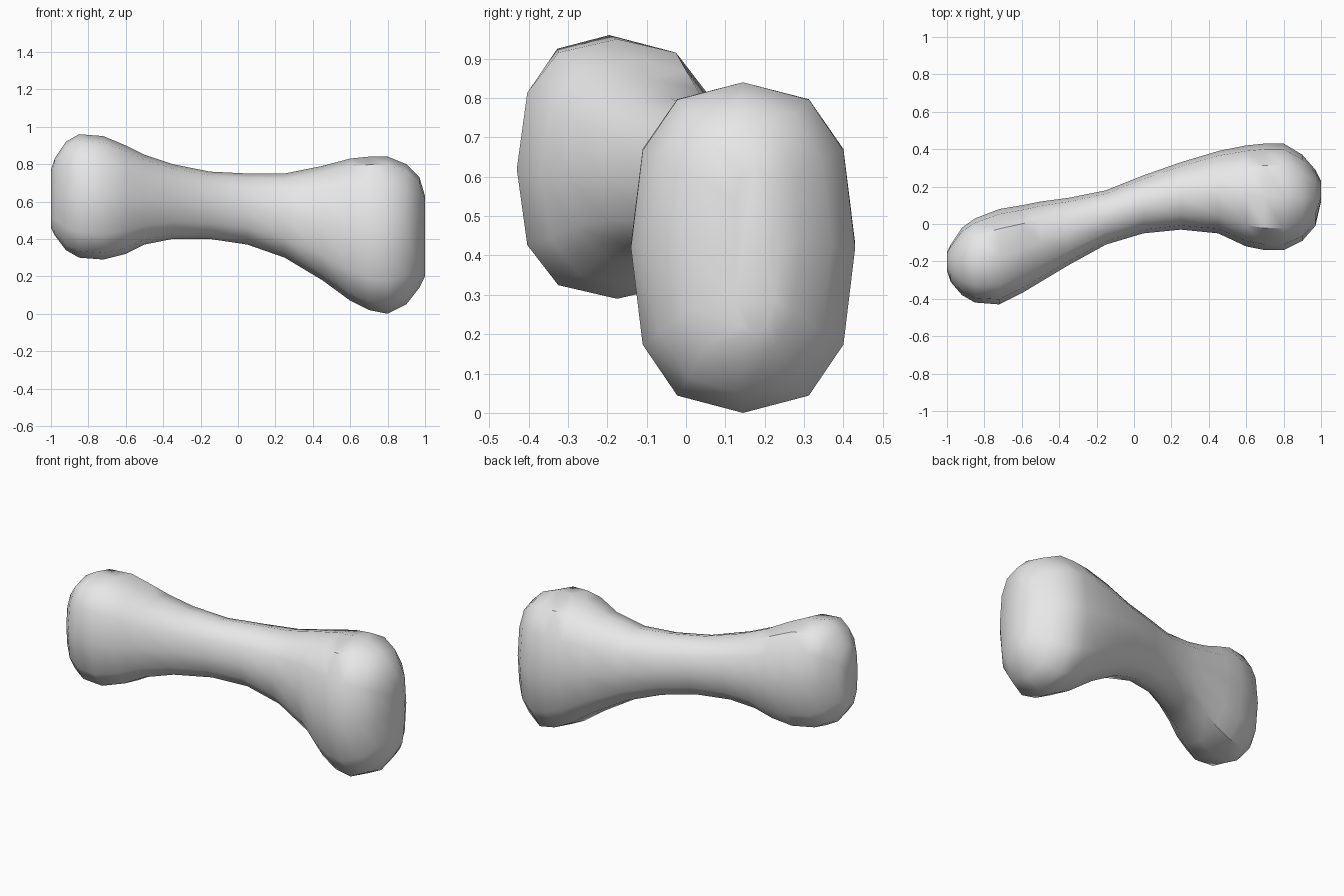
import bpy
import bmesh
from math import cos, sin, tau, copysign

# Remove the default object
cube = bpy.data.objects.get("Cube")
if cube:
    bpy.data.objects.remove(cube, do_unlink=True)

SIDES = 12

# Cross-sections along the bone: x, front, back, bottom, top
SECTIONS = [
    (-1.0, -.25, -.15, .46, .77),
    (-.98, -.31, -.11, .42, .83),
    (-.92, -.38, -.02, .34, .92),
    (-.85, -.42, .03, .3, .96),
    (-.72, -.43, .08, .29, .95),
    (-.6, -.37, .1, .32, .9),
    (-.5, -.31, .12, .37, .85),
    (-.35, -.22, .14, .4, .8),
    (-.15, -.11, .18, .4, .76),
    (.05, -.05, .26, .37, .75),
    (.25, -.03, .33, .3, .75),
    (.45, -.05, .39, .18, .79),
    (.6, -.12, .42, .07, .83),
    (.7, -.14, .43, .02, .84),
    (.8, -.14, .43, 0, .84),
    (.9, -.09, .37, .05, .8),
    (.97, -.01, .29, .14, .73),
    (1.0, .12, .23, .2, .63),
]


def rounded(value, power):
    """Signed power that turns a circle into a rounded box."""
    return copysign(abs(value) ** power, value)


def add_ring(bm, x, front, back, bottom, top):
    """One cross-section: boxy on the knuckles, round on the shaft."""
    squareness = 2.1 + 0.5 * min(1, abs(x) / 0.7)
    power = 2 / squareness
    mid_y, half_y = (front + back) / 2, (back - front) / 2
    mid_z, half_z = (bottom + top) / 2, (top - bottom) / 2
    ring = []
    for step in range(SIDES):
        angle = tau * step / SIDES
        y = mid_y + half_y * rounded(cos(angle), power)
        z = mid_z + half_z * rounded(sin(angle), power)
        ring.append(bm.verts.new((x, y, z)))
    return ring


def make_material(name, color):
    material = bpy.data.materials.new(name)
    material.use_nodes = True
    material.diffuse_color = color
    shader = material.node_tree.nodes["Principled BSDF"]
    shader.inputs["Base Color"].default_value = color
    return material


# Bone: loft the sections and close both knuckle ends
bm = bmesh.new()
rings = [add_ring(bm, *section) for section in SECTIONS]
for ring, following in zip(rings, rings[1:]):
    for i in range(SIDES):
        j = (i + 1) % SIDES
        bm.faces.new((ring[i], ring[j], following[j], following[i]))
bm.faces.new(rings[0])
bm.faces.new(rings[-1])
bmesh.ops.recalc_face_normals(bm, faces=bm.faces)

mesh = bpy.data.meshes.new("bone")
bm.to_mesh(mesh)
bm.free()
mesh.materials.append(make_material("light_grey", (.8, .8, .8, 1)))
bone = bpy.data.objects.new("bone", mesh)
bpy.context.collection.objects.link(bone)

# Smooth shaft, with crisp corners on the knuckles
bpy.ops.object.select_all(action="DESELECT")
bone.select_set(True)
bpy.context.view_layer.objects.active = bone
bpy.ops.object.shade_smooth_by_angle(angle=tau / 9)
